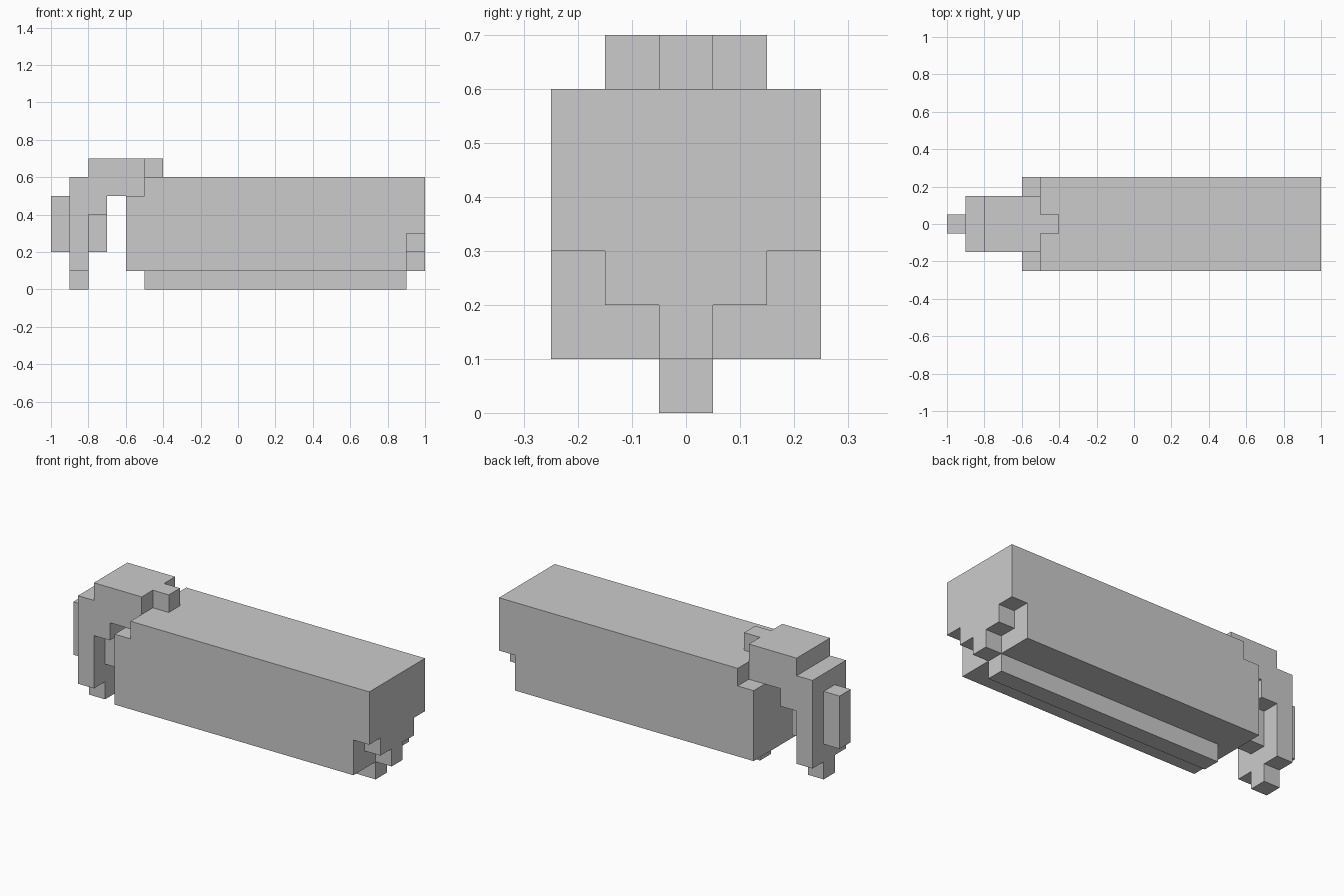
import bpy, bmesh
from mathutils import Vector

if "Cube" in bpy.data.objects:
    bpy.data.objects.remove(bpy.data.objects["Cube"])

CELL = 0.1          # block size of the whole model
HALF_W = 2.5        # y is centred on the middle of a five-block width

# Each part is a list of (x0, x1, half width, z0, z1) boxes in tenths, symmetric in y
PARTS = {
    # long main block, set back at the rear top, stepped under the front end
    "body": [(-5, 9, 2.5, 1, 6), (-6, -5, 2.5, 1, 5),
             (9, 10, 2.5, 3, 6), (9, 10, 1.5, 2, 3), (9, 10, 0.5, 1, 2)],
    # strip under the body
    "keel": [(-5, 9, 0.5, 0, 1)],
    # hooked arm reaching back from the body
    "rear_arm": [(-8, -5, 1.5, 6, 7), (-9, -5, 1.5, 5, 6), (-9, -7, 1.5, 4, 5),
                 (-9, -8, 1.5, 1, 4)],
    # small tab on top of the body
    "top_tab": [(-5, -4, 0.5, 6, 7)],
    # ribs and foot of the arm
    "outer_rib": [(-10, -9, 0.5, 2, 5)],
    "inner_rib": [(-8, -7, 0.5, 2, 4)],
    "arm_foot": [(-9, -8, 0.5, 0, 1)],
}


def cells(boxes):
    """All unit blocks covered by a list of boxes."""
    out = set()
    for x0, x1, w, z0, z1 in boxes:
        for x in range(x0, x1):
            for y in range(int(HALF_W - w), int(HALF_W + w)):
                for z in range(z0, z1):
                    out.add((x, y, z))
    return out


def build(name, own, solid):
    """Skin a part's blocks, leaving out faces buried against other parts."""
    bm = bmesh.new()
    for c in own:
        for axis in range(3):
            for side in (0, 1):
                near = list(c)
                near[axis] += 2 * side - 1
                if tuple(near) in solid:
                    continue
                u, v = (axis + 1) % 3, (axis + 2) % 3
                verts = []
                for a, b in ((0, 0), (1, 0), (1, 1), (0, 1)):
                    p = Vector(c)
                    p[axis] += side
                    p[u] += a
                    p[v] += b
                    p.y -= HALF_W
                    verts.append(bm.verts.new(p * CELL))
                bm.faces.new(verts if side else verts[::-1])
    # weld and merge the small squares into large flat faces
    bmesh.ops.remove_doubles(bm, verts=bm.verts, dist=0.001)
    bmesh.ops.dissolve_limit(bm, angle_limit=0.01, verts=bm.verts, edges=bm.edges)
    mesh = bpy.data.meshes.new(name)
    bm.to_mesh(mesh)
    bm.free()
    bpy.context.collection.objects.link(bpy.data.objects.new(name, mesh))


part_cells = {name: cells(boxes) for name, boxes in PARTS.items()}
solid = set().union(*part_cells.values())
for name, own in part_cells.items():
    build(name, own, solid)
